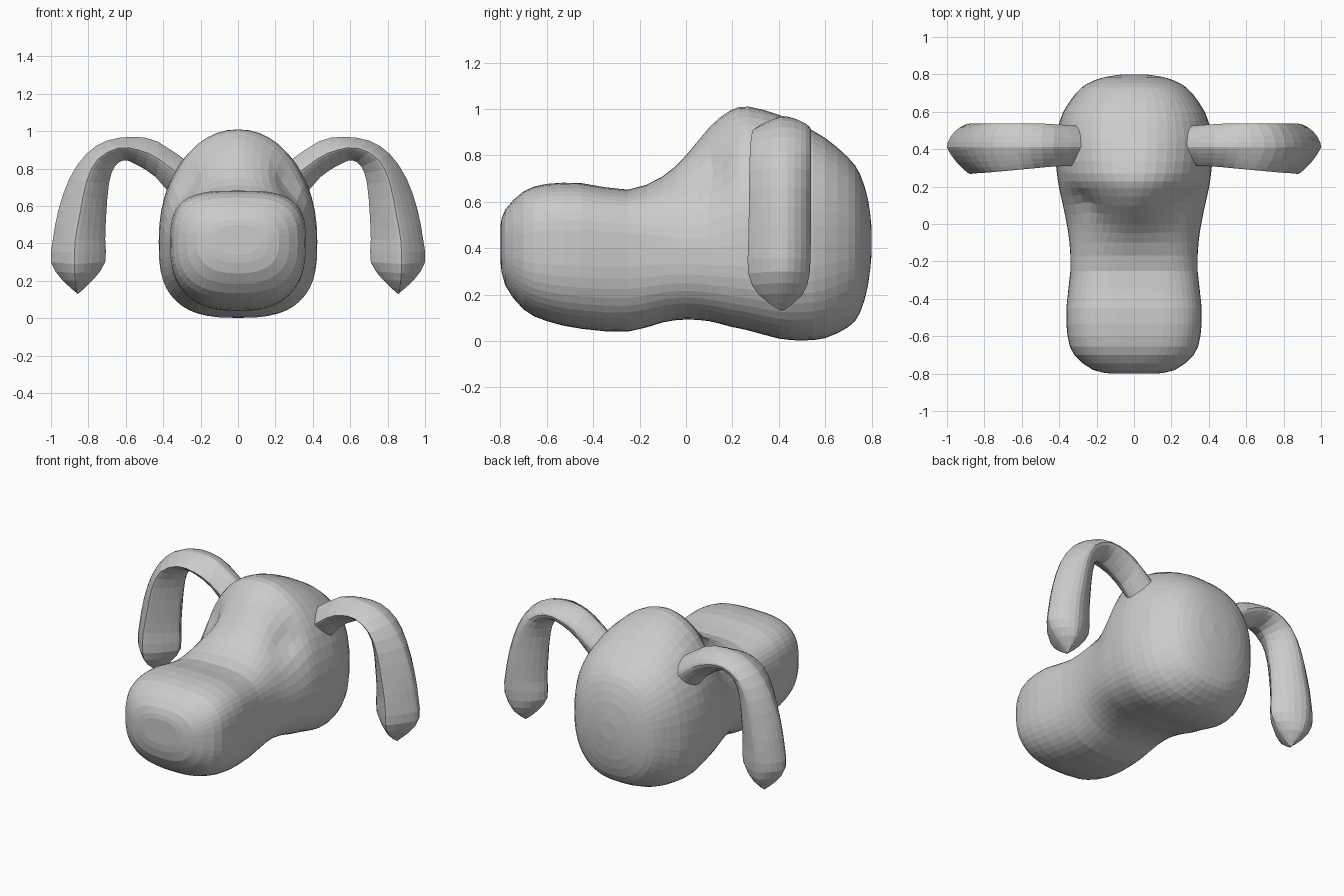
import bpy, bmesh, math


def smooth_rows(rows, steps):
    """Catmull-Rom interpolation between rows of numbers."""
    out = []
    n = len(rows)
    for i in range(n - 1):
        a, b, c, d = rows[max(i - 1, 0)], rows[i], rows[i + 1], rows[min(i + 2, n - 1)]
        for s in range(steps):
            t = s / steps
            out.append([0.5 * (2 * q + (r - p) * t + (2 * p - 5 * q + 4 * r - u) * t * t
                        + (3 * q - p - 3 * r + u) * t ** 3)
                        for p, q, r, u in zip(a, b, c, d)])
    out.append(list(rows[-1]))
    return out


def spow(v, e):
    return math.copysign(abs(v) ** e, v)


def loft(name, rings):
    bm = bmesh.new()
    loops = [[bm.verts.new(p) for p in ring] for ring in rings]
    n = len(loops[0])
    for a, b in zip(loops, loops[1:]):
        for i in range(n):
            bm.faces.new((a[i], a[(i + 1) % n], b[(i + 1) % n], b[i]))
    bm.faces.new(loops[0])
    bm.faces.new(loops[-1])
    bmesh.ops.recalc_face_normals(bm, faces=bm.faces)
    mesh = bpy.data.meshes.new(name)
    bm.to_mesh(mesh)
    bm.free()
    obj = bpy.data.objects.new(name, mesh)
    bpy.context.collection.objects.link(obj)
    return obj


# Head and muzzle: y, top, bottom, half width, widest z, top and bottom roundness
head_rows = [
    (-0.80, 0.50, 0.34, 0.12, 0.42, 2.4, 2.4),
    (-0.78, 0.565, 0.24, 0.22, 0.41, 2.6, 2.5),
    (-0.70, 0.645, 0.135, 0.32, 0.40, 3.0, 2.6),
    (-0.60, 0.677, 0.085, 0.355, 0.40, 3.2, 2.7),
    (-0.45, 0.68, 0.052, 0.362, 0.40, 3.2, 2.7),
    (-0.25, 0.652, 0.04, 0.34, 0.40, 3.0, 2.7),
    (-0.10, 0.71, 0.08, 0.345, 0.40, 2.3, 2.7),
    (0.00, 0.80, 0.092, 0.36, 0.40, 1.8, 2.7),
    (0.10, 0.92, 0.085, 0.38, 0.40, 1.7, 2.8),
    (0.19, 0.993, 0.062, 0.40, 0.41, 1.9, 2.9),
    (0.27, 1.01, 0.045, 0.412, 0.41, 2.1, 2.9),
    (0.40, 0.975, 0.01, 0.424, 0.41, 2.2, 2.9),
    (0.50, 0.93, 0.002, 0.41, 0.41, 2.3, 2.8),
    (0.60, 0.875, 0.012, 0.378, 0.41, 2.4, 2.6),
    (0.70, 0.79, 0.06, 0.31, 0.42, 2.4, 2.4),
    (0.75, 0.72, 0.12, 0.25, 0.42, 2.3, 2.3),
    (0.785, 0.61, 0.24, 0.16, 0.43, 2.2, 2.2),
    (0.80, 0.49, 0.37, 0.06, 0.43, 2.0, 2.0),
]
rings = []
for y, top, bot, half, mid, nt, nb in smooth_rows(head_rows, 2):
    ring = []
    for i in range(48):
        a = 2 * math.pi * i / 48
        s, c = math.sin(a), math.cos(a)
        e = 2 / (nt if s > 0 else nb)
        h = top - mid if s > 0 else mid - bot
        x, z = half * spow(c, e), mid + h * spow(s, e)
        # shallow eye hollows beside the brow
        dent = 0.035 * math.exp(-((abs(x) - 0.27) ** 2 + (y - 0.10) ** 2 + (z - 0.73) ** 2) / 0.008)
        ring.append((x - math.copysign(dent * 0.7, x), y + dent * 0.5, z - dent * 0.3))
    rings.append(ring)
loft("head", rings)

# Drooping ears: outer x,z / side crease x,z / inner x,z / depth front, depth back
ear_rows = [
    (0.26, 0.83, 0.28, 0.74, 0.33, 0.62, 0.10, 0.11),
    (0.43, 0.945, 0.42, 0.85, 0.44, 0.755, 0.105, 0.12),
    (0.56, 0.97, 0.53, 0.90, 0.55, 0.825, 0.115, 0.125),
    (0.70, 0.95, 0.64, 0.91, 0.61, 0.845, 0.125, 0.125),
    (0.81, 0.88, 0.75, 0.85, 0.66, 0.81, 0.135, 0.125),
    (0.90, 0.75, 0.81, 0.73, 0.69, 0.72, 0.14, 0.125),
    (0.96, 0.58, 0.845, 0.56, 0.705, 0.55, 0.142, 0.125),
    (0.99, 0.42, 0.87, 0.42, 0.71, 0.42, 0.144, 0.125),
    (1.00, 0.30, 0.875, 0.29, 0.71, 0.30, 0.145, 0.12),
    (0.94, 0.205, 0.87, 0.20, 0.775, 0.205, 0.10, 0.09),
    (0.862, 0.135, 0.86, 0.13, 0.85, 0.135, 0.008, 0.008),
]
rings = []
for ox, oz, fx, fz, ix, iz, yf, yb in smooth_rows(ear_rows, 2):
    ring = []
    for i in range(24):
        a = 2 * math.pi * i / 24
        s, c = math.sin(a), math.cos(a)
        k = 1.2 if s > 0 else 1.6
        px, pz = (ox - fx, oz - fz) if c > 0 else (ix - fx, iz - fz)
        r = abs(c) ** k
        ring.append((fx + px * r, 0.413 + (yb if s > 0 else yf) * spow(s, k), fz + pz * r))
    rings.append(ring)
ears = loft("ears", rings)
ears.modifiers.new("mirror", 'MIRROR').use_mirror_merge = False
